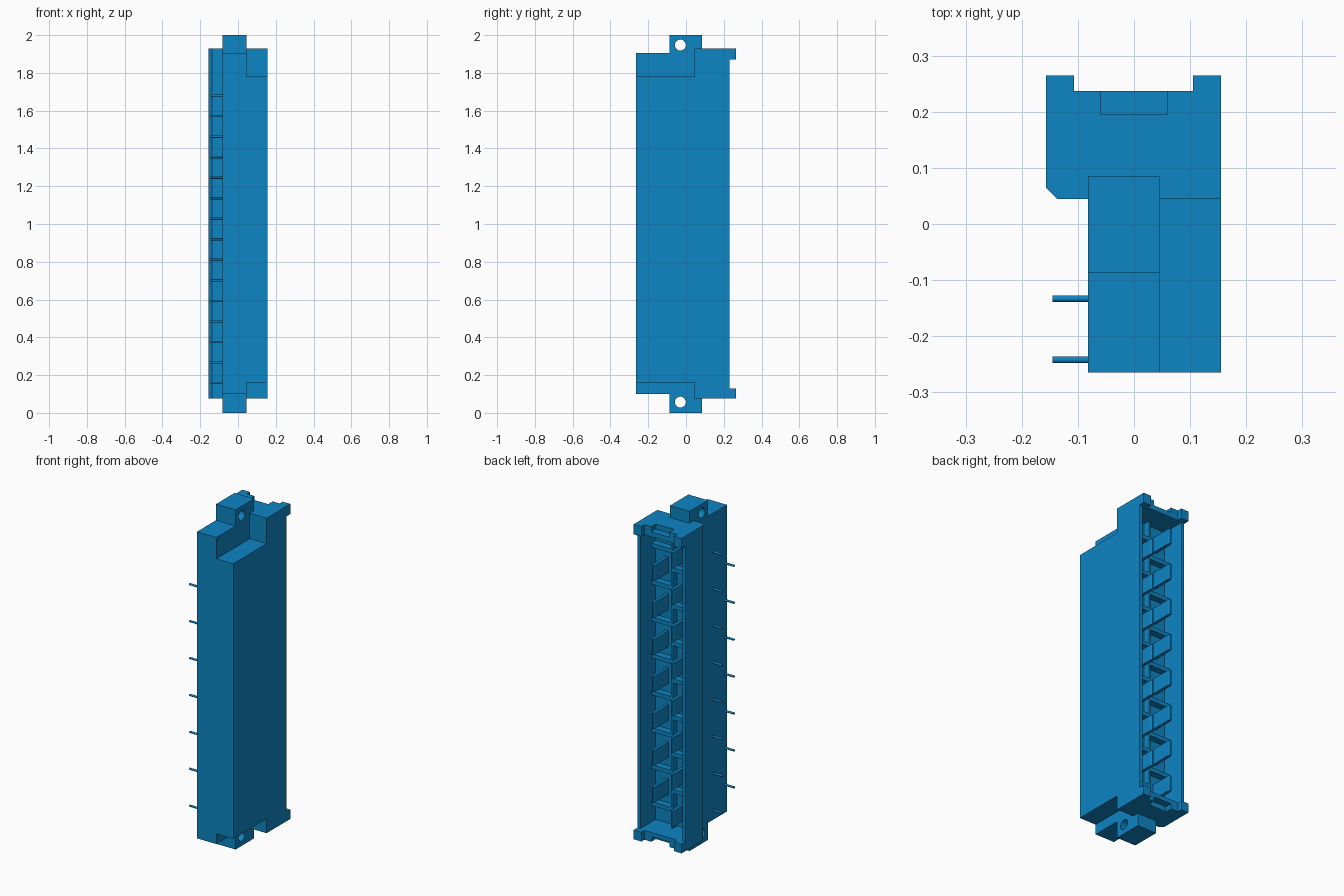
import bpy, bmesh, math
from mathutils import Matrix

cube = bpy.data.objects.get("Cube")
if cube:
    bpy.data.objects.remove(cube, do_unlink=True)

blue = bpy.data.materials.new("connector blue")
blue.use_nodes = True
colour = (0.004, 0.235, 0.55, 1)
blue.diffuse_color = colour
blue.node_tree.nodes["Principled BSDF"].inputs["Base Color"].default_value = colour


def make(name, bm):
    bmesh.ops.recalc_face_normals(bm, faces=bm.faces)
    mesh = bpy.data.meshes.new(name)
    bm.to_mesh(mesh)
    bm.free()
    mesh.materials.append(blue)
    obj = bpy.data.objects.new(name, mesh)
    bpy.context.collection.objects.link(obj)
    return obj


def prism(name, outline, z0, z1):
    """Extrude an xy outline from z0 to z1."""
    bm = bmesh.new()
    face = bm.faces.new([bm.verts.new((x, y, z0)) for x, y in outline])
    top = bmesh.ops.extrude_face_region(bm, geom=[face])["geom"]
    for v in top:
        if isinstance(v, bmesh.types.BMVert):
            v.co.z = z1
    return make(name, bm)


def box(name, x0, x1, y0, y1, z0, z1):
    return prism(name, [(x0, y0), (x1, y0), (x1, y1), (x0, y1)], z0, z1)


def rod(name, x0, x1, y, z, radius, sides):
    """Cylinder lying along x."""
    bm = bmesh.new()
    place = Matrix.Translation(((x0 + x1) / 2, y, z)) @ Matrix.Rotation(math.pi / 2, 4, "Y")
    bmesh.ops.create_cone(bm, cap_ends=True, segments=sides, radius1=radius,
                          radius2=radius, depth=x1 - x0, matrix=place)
    return make(name, bm)


def combine(base, other, operation):
    """Apply a boolean, then discard the second object."""
    other.hide_render = True
    mod = base.modifiers.new("boolean", "BOOLEAN")
    mod.operation, mod.solver, mod.object = operation, "EXACT", other
    bpy.context.view_layer.objects.active = base
    bpy.ops.object.modifier_apply(modifier=mod.name)
    bpy.data.objects.remove(other, do_unlink=True)


# Housing: mating shroud with one chamfered edge, plus the stepped rear body
housing = prism("housing", [(-0.137, 0.045), (0.155, 0.045), (0.155, 0.23),
                            (-0.157, 0.23), (-0.157, 0.065)], 0.075, 1.93)
combine(housing, box("body_core", -0.082, 0.045, -0.265, 0.06, 0.1, 1.905), "UNION")
combine(housing, box("body_side", 0.03, 0.155, -0.265, 0.06, 0.16, 1.78), "UNION")

# Mating cavity
combine(housing, box("cavity", -0.137, 0.135, 0.09, 0.4, 0.13, 1.87), "DIFFERENCE")

# Both ends: raised rim, corner lips, keying notch and drilled mounting tab
for z0, z1, n0, n1, t0, t1, hole in (
        (1.87, 1.93, 1.9, 2.1, 1.85, 2.0, 1.947),
        (0.075, 0.13, -0.1, 0.105, 0.0, 0.13, 0.057)):
    combine(housing, box("rim", -0.157, 0.155, 0.2, 0.237, z0, z1), "UNION")
    for x0, x1 in ((-0.157, -0.107), (0.105, 0.155)):
        combine(housing, box("lip", x0, x1, 0.21, 0.265, z0, z1), "UNION")
    combine(housing, box("notch", -0.06, 0.06, 0.195, 0.4, n0, n1), "DIFFERENCE")
    combine(housing, box("tab", -0.082, 0.045, -0.087, 0.085, t0, t1), "UNION")
    combine(housing, rod("tab_hole", -0.3, 0.3, -0.03, hole, 0.029, 32), "DIFFERENCE")

# Divider between the two contact rows
box("row_divider", -0.006, 0.006, 0.085, 0.13, 0.13, 1.87)

# Fifteen staggered contacts: blade in the cavity, solder pin on the side
PITCH = 0.1087
for i in range(15):
    z = 1.0 + (7 - i) * PITCH
    outer = i % 2 == 1
    x = 0.059 if outer else -0.065
    prism(f"contact_blade_{i + 1}",
          [(x - 0.009, 0.08), (x + 0.009, 0.08), (x + 0.009, 0.215),
           (x + 0.004, 0.228), (x - 0.004, 0.228), (x - 0.009, 0.215)],
          z - 0.046, z + 0.046)
    # Chamber wall in the opposite row, level with this contact
    a, b = (-0.14, 0.0) if outer else (0.0, 0.14)
    box(f"chamber_wall_{i + 1}", a, b, 0.085, 0.13, z - 0.012, z + 0.012)
    pin = rod(f"solder_pin_{i + 1}", -0.145, -0.07,
              -0.242 if outer else -0.133, z - 0.081, 0.006, 16)
    bpy.ops.object.select_all(action="DESELECT")
    pin.select_set(True)
    bpy.context.view_layer.objects.active = pin
    bpy.ops.object.shade_smooth_by_angle(angle=math.radians(40))
